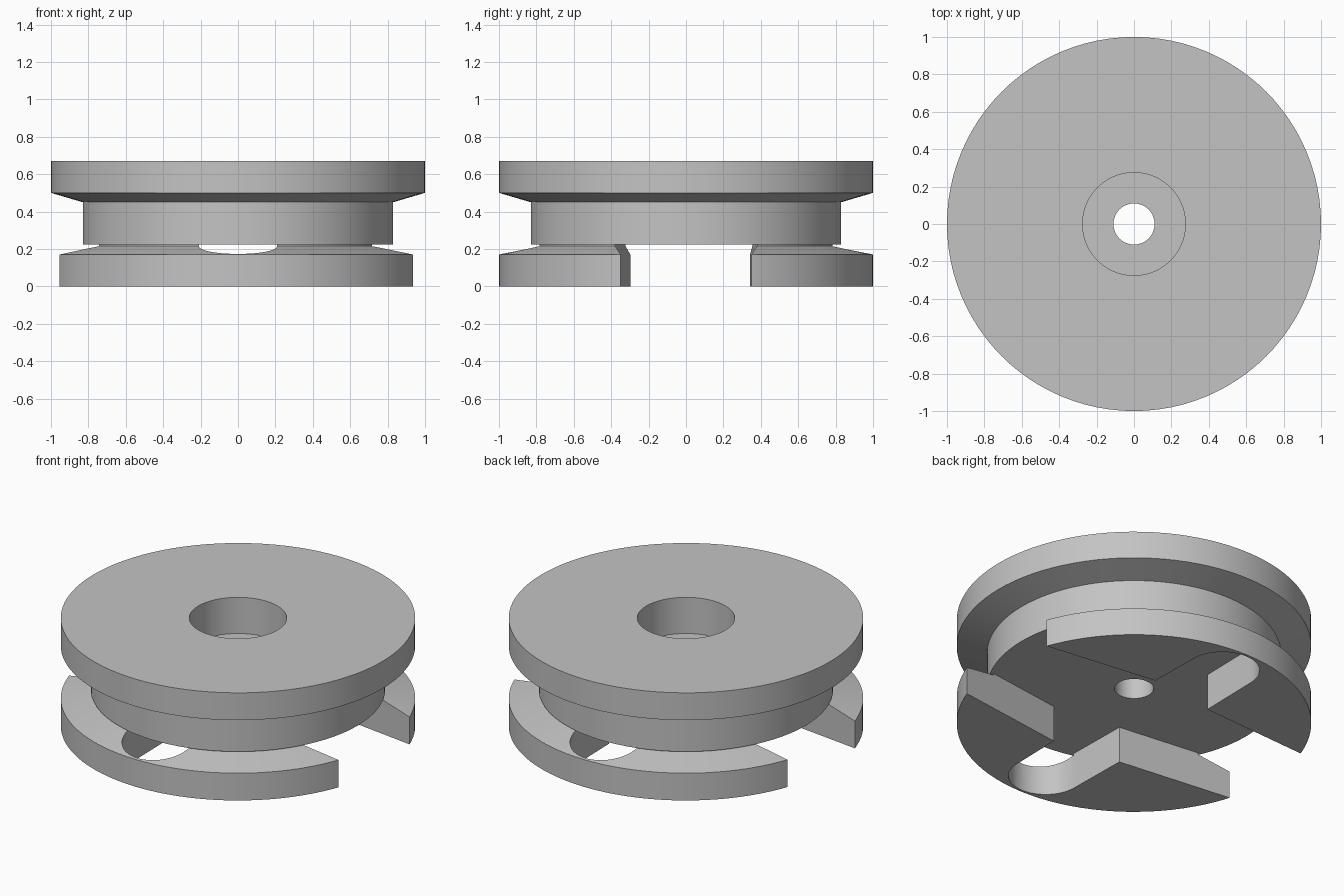
import bpy, bmesh
from math import cos, sin, pi, radians

default = bpy.data.objects.get("Cube")
if default:
    bpy.data.objects.remove(default, do_unlink=True)

SEGMENTS = 96

grey = bpy.data.materials.new("plain grey")
grey.use_nodes = True
color = (0.55, 0.55, 0.55, 1)
grey.diffuse_color = color
grey.node_tree.nodes["Principled BSDF"].inputs["Base Color"].default_value = color


def finish(name, bm):
    bmesh.ops.recalc_face_normals(bm, faces=bm.faces)
    mesh = bpy.data.meshes.new(name)
    bm.to_mesh(mesh)
    bm.free()
    mesh.materials.append(grey)
    obj = bpy.data.objects.new(name, mesh)
    bpy.context.collection.objects.link(obj)
    return obj


def lathe(name, profile):
    """Turn a closed (radius, height) profile around the z axis."""
    bm = bmesh.new()
    rings = []
    for i in range(SEGMENTS):
        a = 2 * pi * i / SEGMENTS
        rings.append([bm.verts.new((r * cos(a), r * sin(a), z)) for r, z in profile])
    n = len(profile)
    for i in range(SEGMENTS):
        here, after = rings[i], rings[(i + 1) % SEGMENTS]
        for j in range(n):
            k = (j + 1) % n
            bm.faces.new((here[j], after[j], after[k], here[k]))
    return finish(name, bm)


def prism(name, outline, bottom, top):
    bm = bmesh.new()
    face = bm.faces.new([bm.verts.new((x, y, bottom)) for x, y in outline])
    moved = bmesh.ops.extrude_face_region(bm, geom=[face])["geom"]
    verts = [g for g in moved if isinstance(g, bmesh.types.BMVert)]
    bmesh.ops.translate(bm, verts=verts, vec=(0, 0, top - bottom))
    return finish(name, bm)


def smooth(obj):
    bpy.ops.object.select_all(action="DESELECT")
    obj.select_set(True)
    bpy.context.view_layer.objects.active = obj
    bpy.ops.object.shade_smooth_by_angle(angle=radians(20))


# Upper body: hub, sloped groove wall, upper rim, counterbore and centre hole
body = lathe("wheel_body", [
    (0.11, 0.225), (0.83, 0.225), (0.83, 0.45), (1, 0.5),
    (1, 0.67), (0.275, 0.67), (0.275, 0.445), (0.11, 0.445)])

# Lower rim with sloped upper side
flange = lathe("lower_flange", [
    (0.05, 0), (1, 0), (1, 0.17), (0.81, 0.215), (0.81, 0.225), (0.05, 0.225)])

# Cross recess: two tapered arms open at the sides, two round-ended arms
END_Y, END_R, STEPS = 0.775, 0.21, 24
arc = [(END_R * cos(pi * i / STEPS), END_Y + END_R * sin(pi * i / STEPS))
       for i in range(STEPS + 1)]
outline = [(1.1, -0.328), (1.1, 0.328), (0.217, 0.445)]
outline += arc
outline += [(-0.217, 0.385), (-1.1, 0.333), (-1.1, -0.28), (-0.217, -0.387)]
outline += [(-x, -y) for x, y in arc]
outline += [(0.217, -0.445)]
cutter = prism("cross_cutter", outline, -0.1, 0.35)
cutter.hide_render = True

cut = flange.modifiers.new("cross recess", "BOOLEAN")
cut.operation = "DIFFERENCE"
cut.solver = "EXACT"
cut.object = cutter
bpy.ops.object.select_all(action="DESELECT")
flange.select_set(True)
bpy.context.view_layer.objects.active = flange
bpy.ops.object.modifier_apply(modifier=cut.name)
bpy.data.objects.remove(cutter, do_unlink=True)

for part in (body, flange):
    smooth(part)
